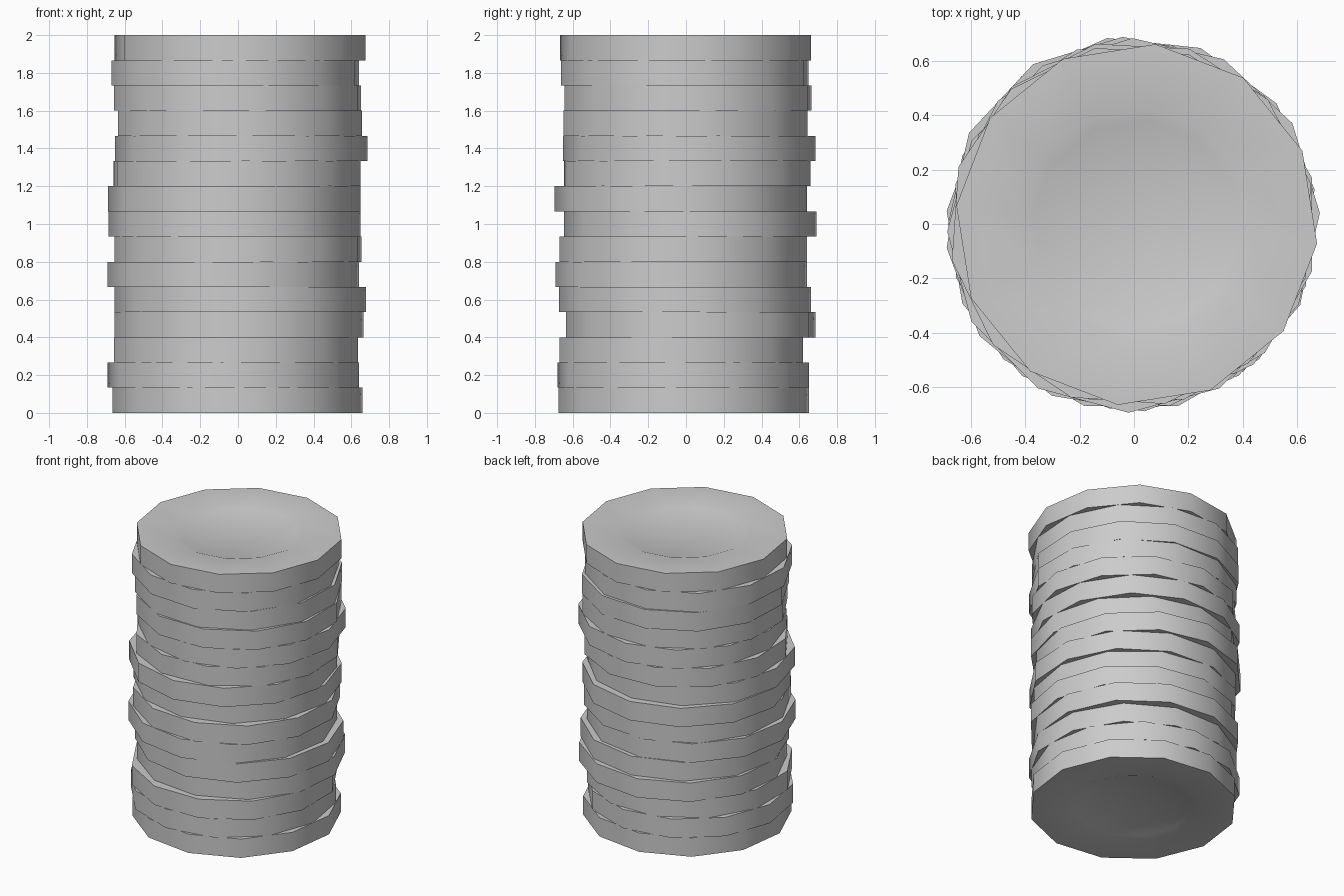
import bpy, bmesh
from math import cos, sin, pi, radians

if "Cube" in bpy.data.objects:
    bpy.data.objects.remove(bpy.data.objects["Cube"])

SIDES, R, COUNT = 12, 0.668, 15
H = 2.0 / COUNT
DIP = 0.015

# Shared disc profile (radius, height): recessed centre on both faces
PROFILE = [(0.385, DIP), (0.425, 0), (R, 0), (R, H), (0.425, H), (0.385, H - DIP)]


def make_disc_mesh():
    bm = bmesh.new()
    rings = []
    for r, z in PROFILE:
        rings.append([bm.verts.new((r * cos(2 * pi * i / SIDES),
                                    r * sin(2 * pi * i / SIDES), z))
                      for i in range(SIDES)])
    for k in range(len(rings) - 1):
        a, b = rings[k], rings[k + 1]
        for i in range(SIDES):
            j = (i + 1) % SIDES
            f = bm.faces.new((a[i], a[j], b[j], b[i]))
            f.smooth = (k == 2)  # only the rim is smooth
    bm.faces.new(rings[0][::-1])
    bm.faces.new(rings[-1])
    bmesh.ops.recalc_face_normals(bm, faces=bm.faces)
    me = bpy.data.meshes.new("disc")
    bm.to_mesh(me)
    bm.free()
    me.set_sharp_from_angle(angle=radians(40))
    return me


# Loose stack, bottom to top: x offset, y offset, turn in degrees
STACK = [(-0.002, -0.012, 7.4), (-0.025, -0.015, -5.4), (-0.01, -0.025, 15),
         (0.005, 0.025, 8.9), (0.012, -0.005, 4), (-0.025, -0.025, 5.4),
         (0.0, -0.015, 11.3), (-0.018, 0.022, 2), (-0.02, -0.027, 0),
         (-0.005, 0.007, -12), (0.017, 0.017, 2), (0.01, -0.002, 15),
         (-0.002, 0.01, 12), (-0.015, -0.007, 11), (0.01, -0.002, -6)]

mesh = make_disc_mesh()
for n, (x, y, turn) in enumerate(STACK):
    ob = bpy.data.objects.new(f"stacked_disc_{n + 1}", mesh)
    ob.location = (x, y, n * H)
    ob.rotation_euler.z = radians(turn)
    bpy.context.collection.objects.link(ob)
